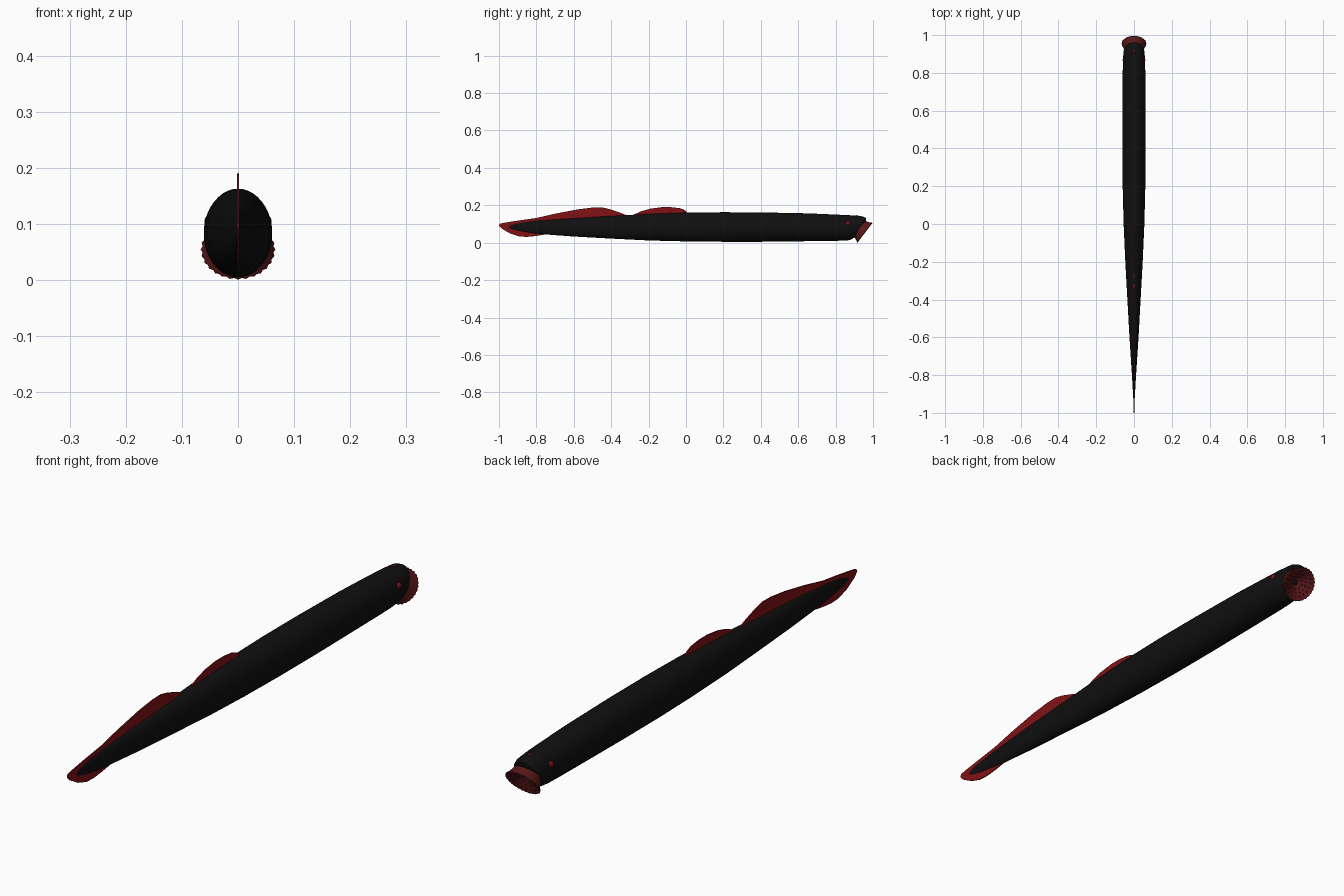
import bpy, bmesh, math
from mathutils import Vector, Matrix

cube = bpy.data.objects.get("Cube")
if cube:
    bpy.data.objects.remove(cube, do_unlink=True)


def material(name, rgb):
    m = bpy.data.materials.new(name)
    m.use_nodes = True
    m.diffuse_color = (*rgb, 1)
    bsdf = m.node_tree.nodes["Principled BSDF"]
    bsdf.inputs["Base Color"].default_value = (*rgb, 1)
    return m


BLACK = material("near black skin", (0.005, 0.005, 0.005))
RED = material("fin red", (0.22, 0.006, 0.008))
DARK = material("mouth dark red", (0.10, 0.009, 0.01))


def finish(bm, name, mat, angle=40):
    bmesh.ops.recalc_face_normals(bm, faces=bm.faces)
    mesh = bpy.data.meshes.new(name)
    bm.to_mesh(mesh)
    bm.free()
    mesh.materials.append(mat)
    ob = bpy.data.objects.new(name, mesh)
    bpy.context.collection.objects.link(ob)
    bpy.context.view_layer.objects.active = ob
    ob.select_set(True)
    bpy.ops.object.shade_smooth_by_angle(angle=math.radians(angle))
    ob.select_set(False)
    return ob


def loft(rings, name, mat, angle=40):
    """Skin a list of equally sized point rings and cap both ends."""
    bm = bmesh.new()
    loops = [[bm.verts.new(p) for p in ring] for ring in rings]
    n = len(loops[0])
    for a, b in zip(loops, loops[1:]):
        for i in range(n):
            j = (i + 1) % n
            bm.faces.new((a[i], a[j], b[j], b[i]))
    bm.faces.new(loops[0])
    bm.faces.new(loops[-1])
    return finish(bm, name, mat, angle)


def turn(n):
    return [math.tau * i / n for i in range(n)]


# Body: y, top, bottom, half width, forward lean of the top edge
stations = [
    (-0.965, 0.086, 0.080, 0.001, 0), (-0.92, 0.102, 0.066, 0.004, 0),
    (-0.80, 0.117, 0.048, 0.011, 0), (-0.60, 0.131, 0.033, 0.024, 0),
    (-0.40, 0.143, 0.022, 0.035, 0), (-0.20, 0.154, 0.012, 0.046, 0),
    (0.0, 0.161, 0.007, 0.055, 0), (0.20, 0.163, 0.005, 0.060, 0),
    (0.40, 0.162, 0.005, 0.061, 0), (0.65, 0.157, 0.008, 0.061, 0),
    (0.80, 0.150, 0.010, 0.060, 0.01), (0.87, 0.146, 0.011, 0.058, 0.022),
    (0.91, 0.141, 0.014, 0.056, 0.034), (0.925, 0.132, 0.020, 0.051, 0.037),
    (0.932, 0.118, 0.030, 0.040, 0.03),
]
rings = []
for y, top, low, w, lean in stations:
    mid, h = (top + low) / 2, (top - low) / 2
    rings.append([(w * math.cos(t), y + lean * math.sin(t), mid + h * math.sin(t))
                  for t in turn(40)])
loft(rings, "body", BLACK)

# Sucker mouth: flared cup facing forward and down, with a scalloped rim
axis = Vector((0, 0.795, -0.606))
centre = Vector((0, 0.957, 0.053))
frame = Matrix.Translation(centre) @ axis.to_track_quat('Z', 'Y').to_matrix().to_4x4()
cup = [(0.050, -0.042, 0), (0.054, -0.030, 0), (0.059, -0.014, 0),
       (0.065, -0.003, 0.0015), (0.064, 0.0, 0.0015), (0.057, -0.003, 0),
       (0.040, -0.014, 0), (0.022, -0.024, 0), (0.010, -0.034, 0)]
loft([[frame @ Vector(((r + s * (-1) ** i) * math.cos(t),
                       (r + s * (-1) ** i) * math.sin(t), d))
       for i, t in enumerate(turn(56))] for r, d, s in cup], "mouth_cup", DARK)

# Teeth in concentric rings
bm = bmesh.new()
for count, radius, depth in ((18, 0.050, -0.005), (14, 0.037, -0.013), (9, 0.024, -0.020)):
    for t in turn(count):
        place = Matrix.Translation((radius * math.cos(t), radius * math.sin(t), depth))
        bmesh.ops.create_cone(bm, segments=6, radius1=0.0035, radius2=0, depth=0.010,
                              cap_ends=True, matrix=frame @ place)
finish(bm, "teeth", DARK)


# Fins: thin upright blades from side outlines
def fin(name, outline, thick=0.004):
    bm = bmesh.new()
    face = bm.faces.new([bm.verts.new((-thick / 2, y, z)) for y, z in outline])
    new = bmesh.ops.extrude_face_region(bm, geom=[face])["geom"]
    bmesh.ops.translate(bm, vec=(thick, 0, 0),
                        verts=[v for v in new if isinstance(v, bmesh.types.BMVert)])
    finish(bm, name, RED, 30)


fin("dorsal_fin", [(-0.29, 0.145), (-0.24, 0.168), (-0.19, 0.182), (-0.13, 0.190),
                   (-0.08, 0.190), (-0.03, 0.184), (-0.005, 0.174), (0.01, 0.155)])
fin("tail_fin", [(-0.30, 0.140), (-0.35, 0.160), (-0.41, 0.180), (-0.45, 0.189),
                 (-0.50, 0.188), (-0.58, 0.178), (-0.70, 0.155), (-0.80, 0.132),
                 (-0.90, 0.118), (-0.97, 0.107), (-0.995, 0.102), (-1.0, 0.092),
                 (-0.985, 0.075), (-0.94, 0.049), (-0.89, 0.033), (-0.85, 0.031),
                 (-0.80, 0.036), (-0.74, 0.046), (-0.66, 0.060)])


# Eyes on both sides and the single nostril on top
def bead(name, loc, size):
    bm = bmesh.new()
    bmesh.ops.create_uvsphere(bm, u_segments=16, v_segments=10, radius=1)
    bmesh.ops.scale(bm, vec=size, verts=bm.verts)
    bmesh.ops.translate(bm, vec=loc, verts=bm.verts)
    finish(bm, name, RED)


for side, x in (("left", 1), ("right", -1)):
    bead(side + "_eye", (x * 0.053, 0.866, 0.103), (0.007, 0.012, 0.012))
bead("nostril", (0, 0.915, 0.144), (0.006, 0.008, 0.003))
